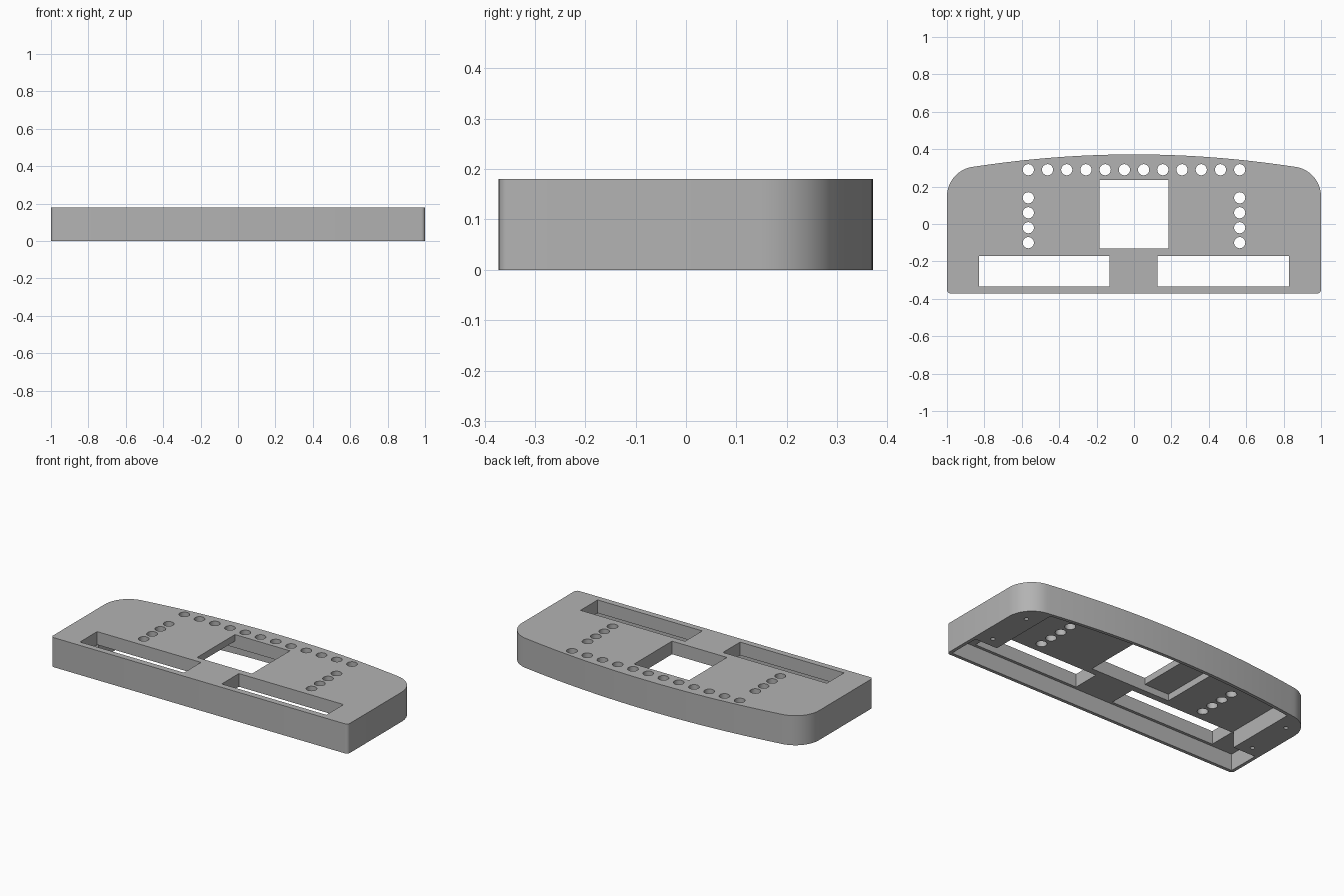
import bpy, bmesh, math

cube = bpy.data.objects.get("Cube")
if cube:
    bpy.data.objects.remove(cube, do_unlink=True)

HEIGHT = 0.18
PLATE = 0.10      # underside of the top plate
WALL = 0.02

grey = bpy.data.materials.new("plain grey")
grey.use_nodes = True
grey.diffuse_color = (0.45, 0.45, 0.45, 1)
grey.node_tree.nodes["Principled BSDF"].inputs["Base Color"].default_value = (0.45, 0.45, 0.45, 1)


def prisms(name, shapes):
    """One object made of upright prisms, each given as (outline, bottom, top)."""
    bm = bmesh.new()
    for outline, bottom, top in shapes:
        face = bm.faces.new([bm.verts.new((x, y, bottom)) for x, y in outline])
        new = bmesh.ops.extrude_face_region(bm, geom=[face])["geom"]
        bmesh.ops.translate(bm, vec=(0, 0, top - bottom),
                            verts=[v for v in new if isinstance(v, bmesh.types.BMVert)])
    bmesh.ops.recalc_face_normals(bm, faces=bm.faces)
    mesh = bpy.data.meshes.new(name)
    bm.to_mesh(mesh)
    bm.free()
    mesh.materials.append(grey)
    obj = bpy.data.objects.new(name, mesh)
    bpy.context.collection.objects.link(obj)
    return obj


def rect(x0, x1, y0, y1):
    return [(x0, y0), (x1, y0), (x1, y1), (x0, y1)]


def arc(cx, cy, r, start, end, steps):
    return [(cx + r * math.cos(math.radians(start + (end - start) * i / steps)),
             cy + r * math.sin(math.radians(start + (end - start) * i / steps)))
            for i in range(steps + 1)]


def circle(x, y, r):
    return arc(x, y, r, 0, 345, 23)


def mirrored(half):
    return half + [(-x, y) for x, y in reversed(half)]


def back_edge(x):
    return 0.372 - 0.09 * x * x


# Outer shell: straight front, rounded ends, gently bowed back
half = arc(0.98, -0.352, 0.02, -90, 0, 5) + arc(0.84, 0.147, 0.16, 0, 80, 14)
half += [(x, back_edge(x)) for x in [0.84 - 0.07 * i for i in range(12)]]
body = prisms("dashboard_shell", [(mirrored(half), 0, HEIGHT)])

# Hollow underside, leaving a solid block at each end
half = [(1 - WALL, -0.352), (1 - WALL, -0.157), (0.83, -0.157)]
half += [(x, back_edge(x) - WALL) for x in [0.83 - 0.07 * i for i in range(12)]]
cavity = prisms("cavity_cutter", [(mirrored(half), -0.1, PLATE)])

# Shallow pocket beside the centre window
pocket = prisms("pocket_cutter", [(rect(-0.35, -0.1, -0.13, 0.235), 0.05, 0.14)])

# Centre window, two front slots and the round holes
outlines = [rect(-0.185, 0.185, -0.13, 0.235)]
outlines += [rect(-0.83, -0.13, -0.335, -0.17), rect(0.125, 0.83, -0.335, -0.17)]
outlines += [circle(-0.565 + 1.13 * i / 11, 0.29, 0.03) for i in range(12)]
outlines += [circle(s * 0.565, 0.14 - 0.08 * i, 0.03) for s in (-1, 1) for i in range(4)]
openings = prisms("opening_cutter", [(o, 0.03, 0.3) for o in outlines])

# Blind screw holes in the end blocks
screws = prisms("screw_cutter", [(circle(s * 0.91, y, 0.012), -0.1, 0.09)
                                 for s in (-1, 1) for y in (-0.095, 0.185)])

bpy.ops.object.select_all(action="DESELECT")
body.select_set(True)
bpy.context.view_layer.objects.active = body
for cutter in (cavity, pocket, openings, screws):
    cutter.hide_render = True
    mod = body.modifiers.new(cutter.name, "BOOLEAN")
    mod.operation = "DIFFERENCE"
    mod.solver = "EXACT"
    mod.object = cutter
    bpy.ops.object.modifier_apply(modifier=mod.name)
    bpy.data.objects.remove(cutter, do_unlink=True)

bpy.ops.object.shade_smooth_by_angle(angle=math.radians(30))
